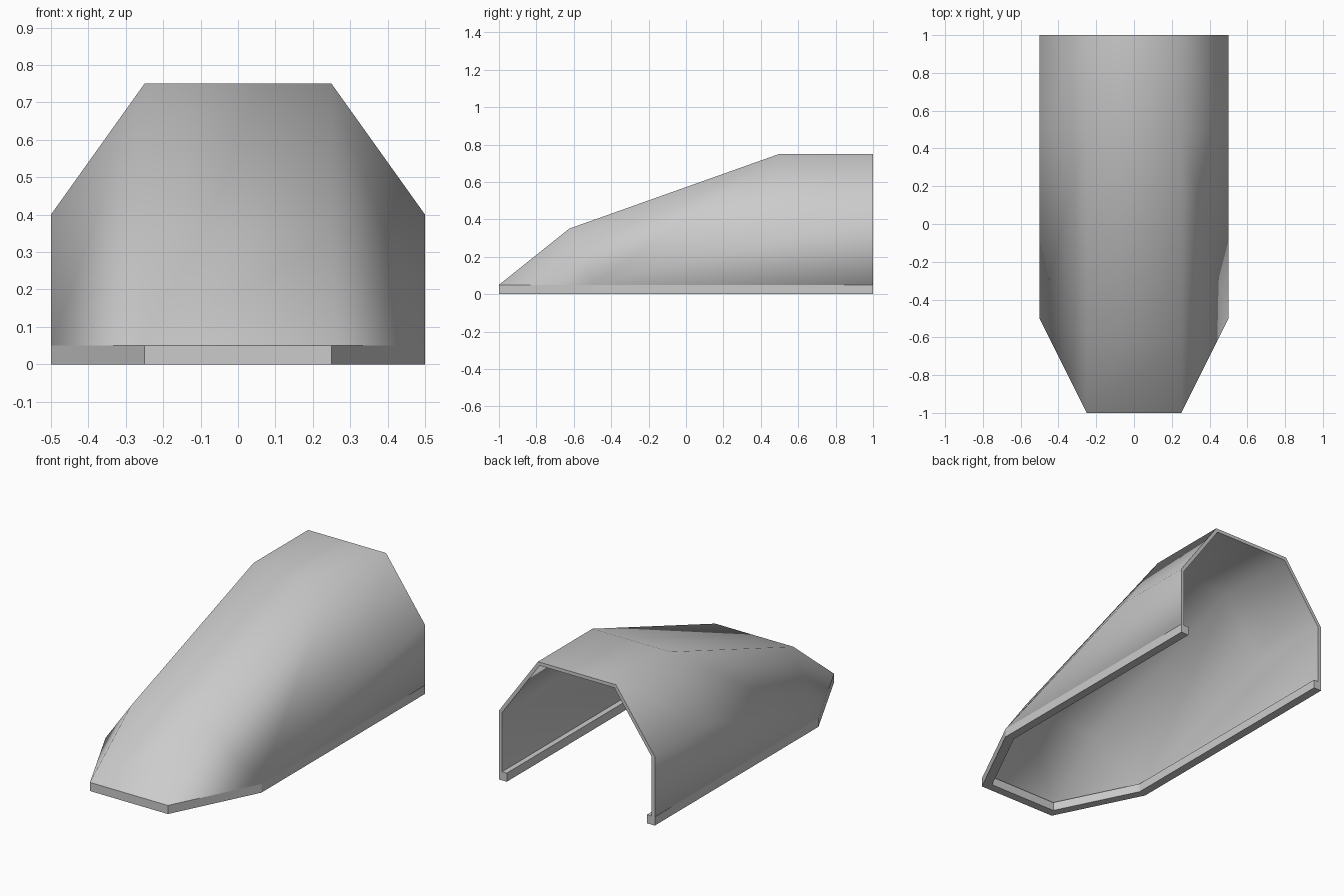
import bpy, bmesh, math

if "Cube" in bpy.data.objects:
    bpy.data.objects.remove(bpy.data.objects["Cube"])


def make_sheet(name, verts, faces, up_axis, thickness):
    """Open surface thickened inward. up_axis: direction the first face points."""
    bm = bmesh.new()
    vs = [bm.verts.new(v) for v in verts]
    for f in faces:
        bm.faces.new([vs[i] for i in f])
    bmesh.ops.recalc_face_normals(bm, faces=bm.faces[:])
    bm.faces.ensure_lookup_table()
    if bm.faces[0].normal.dot(up_axis) < 0:
        bmesh.ops.reverse_faces(bm, faces=bm.faces[:])
    mesh = bpy.data.meshes.new(name)
    bm.to_mesh(mesh)
    bm.free()
    obj = bpy.data.objects.new(name, mesh)
    bpy.context.collection.objects.link(obj)
    mod = obj.modifiers.new("thickness", 'SOLIDIFY')
    mod.thickness = thickness
    mod.offset = -1
    mod.use_even_offset = True
    bpy.ops.object.select_all(action='DESELECT')
    obj.select_set(True)
    bpy.context.view_layer.objects.active = obj
    bpy.ops.object.modifier_apply(modifier=mod.name)
    return obj


RIM = 0.05

# Hood shell: top strip edge, shoulder edge and lower edge of one side, repeated for both
half = [(0.25, 1, 0.75), (0.25, 0.5, 0.75), (0.25, -0.625, 0.35), (0.25, -1, RIM),
        (0.5, 1, 0.4), (0.5, 0.5, 0.4), (0.5, -0.5, RIM), (0.5, 1, RIM)]
n = len(half)
verts = half + [(-x, y, z) for x, y, z in half]
faces = [(i, i + 1, i + 1 + n, i + n) for i in range(3)]        # top strip
for k in (0, n):
    for f in [(0, 1, 5, 4), (1, 2, 6, 5), (2, 3, 6), (4, 5, 6, 7)]:
        faces.append([i + k for i in f])
shell = make_sheet("hood_shell", verts, faces, (0, 0, 1), 0.02)
bpy.ops.object.shade_smooth_by_angle(angle=math.radians(75))

# Base rim: vertical band along the lower outline, thicker than the shell
path = [(0.25, -1), (0.5, -0.5), (0.5, 1)]
path = [(-x, y) for x, y in reversed(path)] + path
m = len(path)
verts = [(x, y, z) for z in (0, RIM) for x, y in path]
faces = [(i, i + 1, i + 1 + m, i + m) for i in range(m - 1)]
make_sheet("base_rim", verts, faces, (-1, 0, 0), 0.05)
